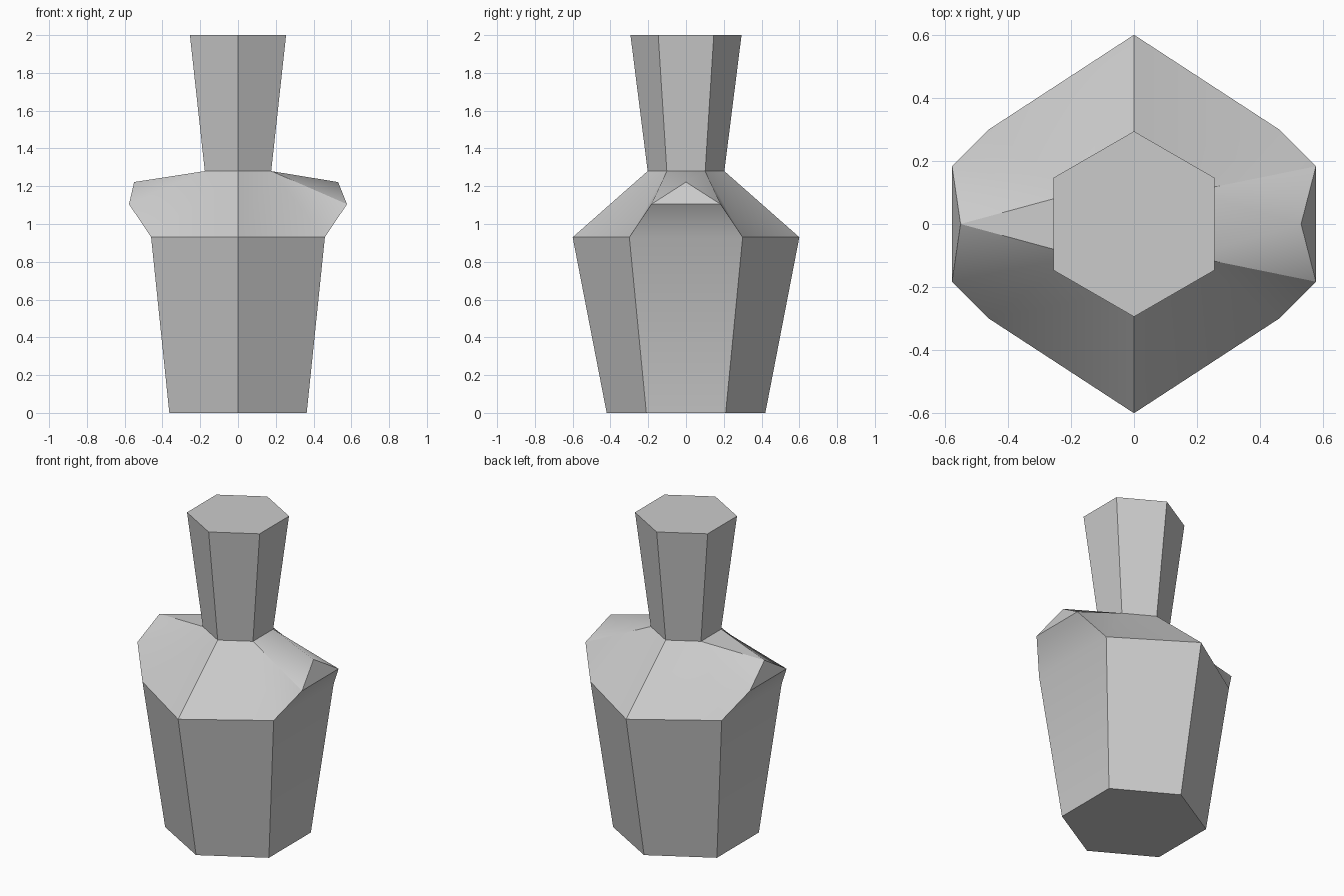
import bpy
import bmesh
from math import cos, sin, radians

cube = bpy.data.objects.get("Cube")
if cube:
    bpy.data.objects.remove(cube, do_unlink=True)

# Material
grey = bpy.data.materials.new("plain_grey")
grey.use_nodes = True
colour = (0.6, 0.6, 0.6, 1)
grey.diffuse_color = colour
grey.node_tree.nodes["Principled BSDF"].inputs["Base Color"].default_value = colour

bm = bmesh.new()


def hex_ring(radius, z, side_x=None):
    """Six points from the front corner, counter-clockwise; side_x sets the flank width."""
    ring = []
    for i in range(6):
        a = radians(60 * i - 90)
        x, y = radius * cos(a), radius * sin(a)
        if side_x and i % 3:
            x = side_x if x > 0 else -side_x
        ring.append(bm.verts.new((x, y, z)))
    return ring


def walls(low, high):
    for i in range(6):
        j = (i + 1) % 6
        bm.faces.new((low[i], low[j], high[j], high[i]))


base = hex_ring(0.42, 0)
belly = hex_ring(0.6, 0.93, 0.46)
collar = hex_ring(0.203, 1.28)
rim = hex_ring(0.294, 2)

# Body, neck and end caps
walls(base, belly)
walls(collar, rim)
bm.faces.new(rim)
bm.faces.new(base[::-1])

# Sloping shoulders, front and back
for i in (0, 2, 3, 5):
    j = (i + 1) % 6
    bm.faces.new((belly[i], belly[j], collar[j], collar[i]))

# Pointed lugs bulging from both sides of the shoulder
for a, b, side, tip_x in ((1, 2, 1, 0.53), (4, 5, -1, -0.55)):
    wa = bm.verts.new((0.577 * side, -0.183 * side, 1.105))
    wb = bm.verts.new((0.577 * side, 0.183 * side, 1.105))
    tip = bm.verts.new((tip_x, 0, 1.222))
    for face in ((belly[a], belly[b], wb, wa), (wa, wb, tip),
                 (belly[a], wa, collar[a]), (wb, belly[b], collar[b]),
                 (wa, tip, collar[a]), (tip, wb, collar[b]),
                 (collar[a], tip, collar[b])):
        bm.faces.new(face)

bmesh.ops.recalc_face_normals(bm, faces=bm.faces)
mesh = bpy.data.meshes.new("bottle")
bm.to_mesh(mesh)
bm.free()
mesh.materials.append(grey)

bottle = bpy.data.objects.new("bottle", mesh)
bpy.context.collection.objects.link(bottle)
bpy.ops.object.select_all(action="DESELECT")
bottle.select_set(True)
bpy.context.view_layer.objects.active = bottle
bpy.ops.object.shade_smooth_by_angle(angle=radians(30))
